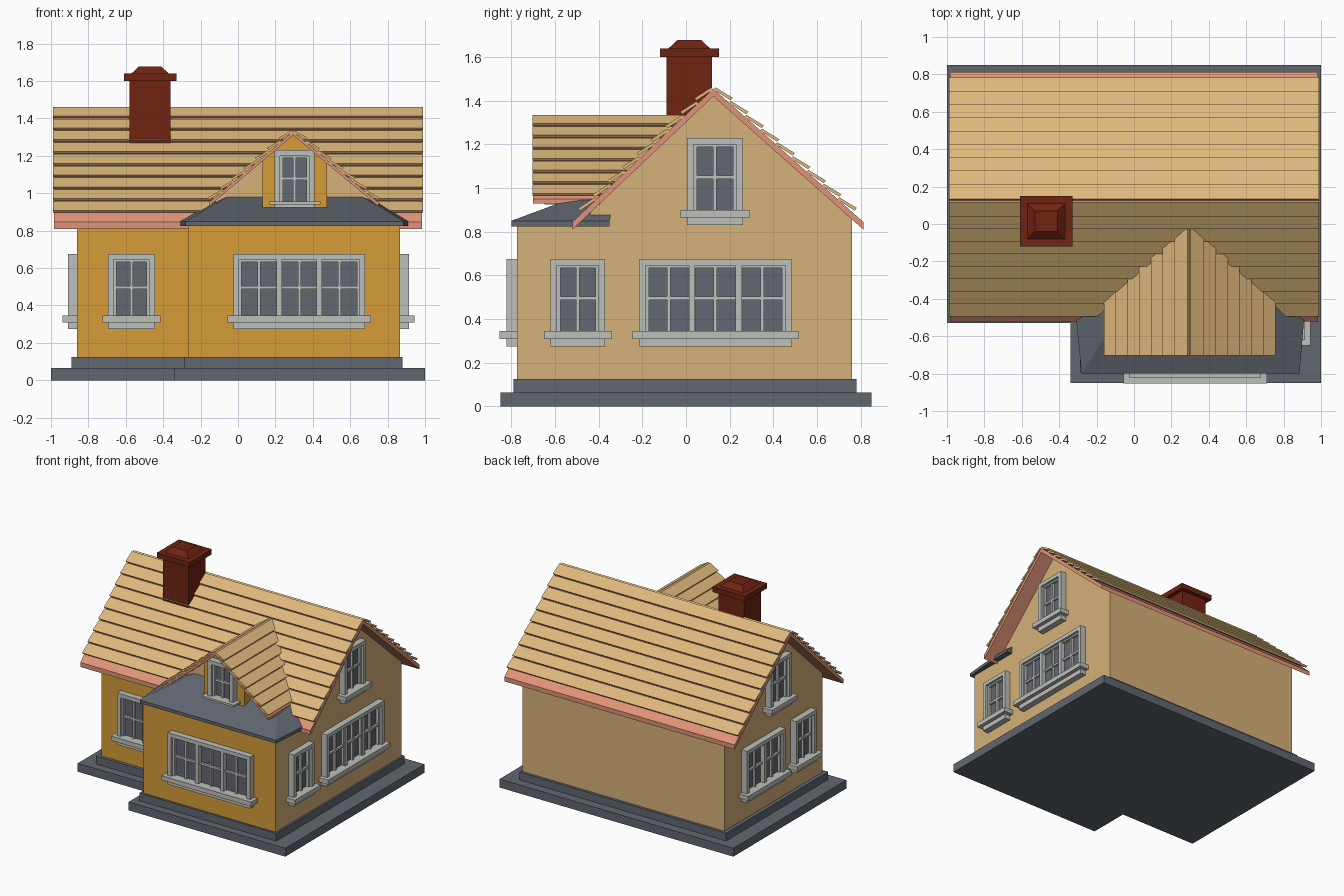
import bpy, bmesh
from mathutils import Vector

if "Cube" in bpy.data.objects:
    bpy.data.objects.remove(bpy.data.objects["Cube"])


def material(name, rgb):
    m = bpy.data.materials.new(name)
    lin = [((c / 255 + 0.055) / 1.055) ** 2.4 for c in rgb]
    m.diffuse_color = (*lin, 1)
    m.use_nodes = True
    m.node_tree.nodes["Principled BSDF"].inputs["Base Color"].default_value = m.diffuse_color
    return m


TAN = material("tan wall", (214, 178, 120))
ORANGE = material("ochre wall", (214, 158, 56))
PLANK = material("roof plank", (222, 184, 124))
PINK = material("pink trim", (224, 148, 120))
GREY = material("slate grey", (97, 103, 112))
GLASS = material("window glass", (98, 104, 114))
FRAME = material("window frame", (190, 192, 187))
BRICK = material("chimney brick", (112, 36, 17))


class Part:
    """Collects solids into one named object."""

    def __init__(self, name, *mats):
        self.name, self.mats, self.bm = name, mats, bmesh.new()

    def loft(self, a, b, mat=0):
        va = [self.bm.verts.new(p) for p in a]
        vb = [self.bm.verts.new(p) for p in b]
        n = len(va)
        faces = [self.bm.faces.new(va), self.bm.faces.new(vb[::-1])]
        for i in range(n):
            j = (i + 1) % n
            faces.append(self.bm.faces.new((va[i], va[j], vb[j], vb[i])))
        for f in faces:
            f.material_index = mat

    def prism(self, axis, profile, lo, hi, mat=0):
        put = {"x": lambda p, t: (t, p[0], p[1]),
               "y": lambda p, t: (p[0], t, p[1]),
               "z": lambda p, t: (p[0], p[1], t)}[axis]
        self.loft([put(p, lo) for p in profile], [put(p, hi) for p in profile], mat)

    def box(self, a, b, mat=0):
        (x0, y0, z0), (x1, y1, z1) = a, b
        self.prism("z", [(x0, y0), (x1, y0), (x1, y1), (x0, y1)], z0, z1, mat)

    def finish(self, rule=None):
        bmesh.ops.recalc_face_normals(self.bm, faces=self.bm.faces)
        if rule:
            for f in self.bm.faces:
                f.normal_update()
                f.material_index = rule(f.normal)
        me = bpy.data.meshes.new(self.name)
        self.bm.to_mesh(me)
        self.bm.free()
        for m in self.mats:
            me.materials.append(m)
        ob = bpy.data.objects.new(self.name, me)
        bpy.context.collection.objects.link(ob)
        return ob


def ell(x0, xm, x1, y0, ym, y1):
    return [(x0, ym), (xm, ym), (xm, y0), (x1, y0), (x1, y1), (x0, y1)]


# stepped L-shaped foundation
p = Part("foundation", GREY)
p.prism("z", ell(-1, -0.34, 1, -0.85, -0.53, 0.85), 0, 0.065)
p.prism("z", ell(-0.89, -0.29, 0.88, -0.79, -0.465, 0.78), 0.065, 0.125)
p.finish()

# main gabled walls: ochre front, tan elsewhere
p = Part("main_walls", TAN, ORANGE)
p.prism("x", [(-0.44, 0.12), (0.76, 0.12), (0.76, 0.87), (0.125, 1.425), (-0.44, 0.885)], -0.86, 0.865)
p.finish(lambda n: 1 if n.y < -0.9 else 0)

# front bay: ochre front and return, tan right side
p = Part("bay_walls", TAN, ORANGE)
p.box((-0.265, -0.775, 0.12), (0.865, -0.42, 0.84))
p.finish(lambda n: 0 if n.x > 0.5 else 1)

# low hipped bay roof
eave = [(-0.31, -0.35), (-0.31, -0.5), (-0.28, -0.8), (0.885, -0.8), (0.91, -0.5), (0.91, -0.35)]
top = [(-0.09, -0.33), (-0.09, -0.36), (-0.06, -0.45), (0.66, -0.45), (0.7, -0.36), (0.7, -0.33)]
p = Part("bay_roof", GREY)
p.prism("z", eave, 0.825, 0.85)
p.loft([(x, y, 0.85) for x, y in eave], [(x, y, 0.98) for x, y in top])
p.finish()

# dormer gable wall and projecting window box
p = Part("dormer_gable", TAN)
p.prism("y", [(-0.12, 0.9), (0.71, 0.9), (0.71, 0.968), (0.295, 1.315), (-0.12, 0.968)], -0.45, -0.2)
p.finish()
p = Part("dormer_box", ORANGE)
p.prism("y", [(0.13, 0.92), (0.475, 0.92), (0.475, 1.165), (0.295, 1.315), (0.13, 1.175)], -0.6, -0.4)
p.finish()


def roof(name, axis, eaves, ridge, thick, lo, hi, rows, start, lift):
    """Two pink slabs covered with tilted overlapping planks."""
    p = Part(name, PINK, PLANK)
    for e in eaves:
        e, r, up = Vector(e), Vector(ridge), Vector((0, thick))
        p.prism(axis, [e, r, r + up, e + up], lo, hi, 0)
        d = (r - e).normalized()
        n = Vector((-d.y, d.x))
        if n.y < 0:
            n = -n
        for i in range(rows):
            t0 = start + (1 - start) * i / rows
            t1 = start + (1 - start) * (i + 0.97) / rows
            a, b = e.lerp(r, t0) + up, e.lerp(r, t1) + up
            p.prism(axis, [a + n * lift * 0.45, b - n * 0.002, b + n * lift * 0.4, a + n * lift],
                    lo - 0.004, hi + 0.004, 1)
    p.finish()


roof("main_roof", "x", [(-0.52, 0.81), (0.812, 0.81)], (0.125, 1.42), 0.035, -0.985, 0.985, 9, 0.07, 0.028)
roof("dormer_roof", "y", [(-0.155, 0.93), (0.75, 0.93)], (0.295, 1.31), 0.02, -0.7, 0.03, 7, 0.02, 0.024)

# chimney with stepped, tapered cap
p = Part("chimney", BRICK)
p.box((-0.58, -0.09, 1.15), (-0.36, 0.12, 1.6))
p.box((-0.61, -0.12, 1.6), (-0.33, 0.15, 1.64))


def rect(m, z):
    return [(-0.61 + m, -0.12 + m, z), (-0.33 - m, -0.12 + m, z), (-0.33 - m, 0.15 - m, z), (-0.61 + m, 0.15 - m, z)]


p.loft(rect(0.04, 1.64), rect(0.08, 1.677))
p.finish()


def window(name, side, wall, u0, u1, z0, z1, sashes, apron=0.07):
    """Casing, sill, glass and cross bars on a wall; u runs along the wall."""
    p = Part(name, FRAME, GLASS)

    def block(a0, a1, b0, b1, depth, mat=0, back=-0.01):
        if side == "front":
            p.box((a0, wall - depth, b0), (a1, wall - back, b1), mat)
        else:
            s = 1 if side == "right" else -1
            p.box((wall + s * back, a0, b0), (wall + s * depth, a1, b1), mat)

    w = 0.03
    g0, g1 = z0 + apron, z1 - w
    block(u0 + w, u1 - w, g0, g1, 0.009, 1)
    block(u0, u0 + w, z0, z1, 0.048)
    block(u1 - w, u1, z0, z1, 0.048)
    block(u0 + w, u1 - w, g1, z1, 0.048)
    block(u0 + w, u1 - w, z0, g0, 0.048)
    block(u0 - 0.03, u1 + 0.03, z0 + apron * 0.5, g0, 0.078)
    step = (u1 - u0 - 2 * w) / sashes
    zm = (g0 + g1) / 2
    for i in range(sashes):
        a, b = u0 + w + i * step, u0 + w + (i + 1) * step
        m = (a + b) / 2
        if i:
            block(a - 0.014, a + 0.014, g0, g1, 0.042)
        for c in (a + 0.006, b - 0.006):
            block(c - 0.009, c + 0.009, g0, g1, 0.03)
        block(a, b, g1 - 0.012, g1, 0.03)
        block(m - 0.008, m + 0.008, g0, g1, 0.026)
        block(a, b, zm - 0.008, zm + 0.008, 0.025)
    p.finish()


window("front_left_window", "front", -0.44, -0.695, -0.445, 0.275, 0.675, 1)
window("bay_window", "front", -0.775, -0.025, 0.68, 0.275, 0.675, 3)
window("dormer_window", "front", -0.6, 0.195, 0.41, 0.925, 1.23, 1, 0.03)
window("right_small_window", "right", 0.865, -0.62, -0.37, 0.275, 0.675, 1)
window("right_triple_window", "right", 0.865, -0.215, 0.485, 0.275, 0.675, 3)
window("right_gable_window", "right", 0.865, 0.005, 0.26, 0.83, 1.23, 1)
window("left_small_window", "left", -0.86, -0.3, -0.05, 0.275, 0.675, 1)
window("left_double_window", "left", -0.86, 0.08, 0.55, 0.275, 0.675, 2)
window("left_gable_window", "left", -0.86, 0.005, 0.26, 0.83, 1.23, 1)
